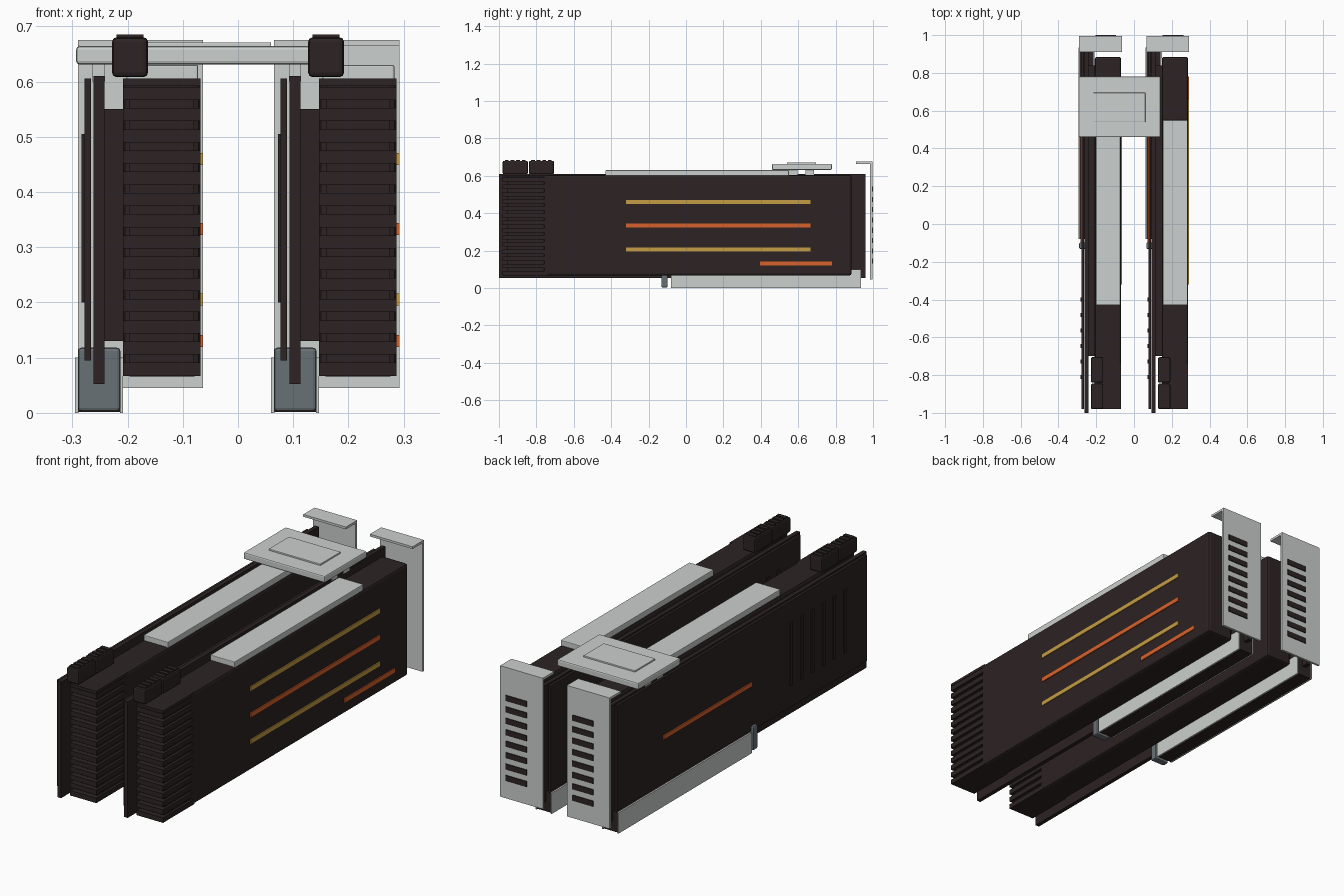
import bpy

if "Cube" in bpy.data.objects:
    bpy.data.objects.remove(bpy.data.objects["Cube"], do_unlink=True)


def make_material(name, rgb):
    mat = bpy.data.materials.new(name)
    mat.use_nodes = True
    color = (*rgb, 1.0)
    mat.diffuse_color = color
    mat.node_tree.nodes["Principled BSDF"].inputs["Base Color"].default_value = color
    return mat


DARK = make_material("dark plastic", (0.026, 0.017, 0.017))
SILVER = make_material("light metal", (0.6, 0.63, 0.61))
STEEL = make_material("blue grey", (0.14, 0.165, 0.18))
GOLD = make_material("gold accent", (0.56, 0.34, 0.06))
ORANGE = make_material("orange accent", (0.68, 0.12, 0.025))


def box(name, x, y, z, mat, bevel=0.0):
    """Box from (low, high) ranges on each axis, with an optional chamfer."""
    mesh = bpy.data.meshes.new(name)
    verts = [(a, b, c) for a in x for b in y for c in z]
    faces = [(0, 1, 3, 2), (4, 6, 7, 5), (0, 4, 5, 1),
             (2, 3, 7, 6), (0, 2, 6, 4), (1, 5, 7, 3)]
    mesh.from_pydata(verts, [], faces)
    mesh.materials.append(mat)
    obj = bpy.data.objects.new(name, mesh)
    bpy.context.collection.objects.link(obj)
    if bevel:
        mod = obj.modifiers.new("Bevel", "BEVEL")
        mod.width = bevel
        mod.segments = 2
    return obj


def expansion_card(prefix, ox):
    def part(name, x, y, z, mat, bevel=0.0):
        return box(prefix + "_" + name, (x[0] + ox, x[1] + ox), y, z, mat, bevel)

    # Circuit board and rear backplate
    part("circuit_board", (-0.262, -0.242), (-1.0, 0.96), (0.052, 0.61), DARK)
    part("backplate", (-0.278, -0.266), (-0.98, 0.92), (0.095, 0.605), DARK)
    part("backplate_stripe", (-0.283, -0.277), (-0.1, 0.57), (0.31, 0.33), ORANGE)
    for i in range(6):
        y = -0.82 + i * 0.082
        part("backplate_rib", (-0.283, -0.277), (y, y + 0.02), (0.2, 0.505), DARK)

    # Cooler shroud with a stack of horizontal fins at the front
    part("shroud", (-0.208, -0.068), (-0.76, 0.885), (0.066, 0.605), DARK, 0.012)
    part("fin_core", (-0.196, -0.08), (-0.955, -0.74), (0.075, 0.6), DARK)
    fins = 14
    pitch = 0.538 / fins
    for i in range(fins):
        z = 0.067 + i * pitch
        part("fin", (-0.208, -0.068), (-0.98, -0.74), (z, z + pitch * 0.62), DARK)
    part("shroud_lid", (-0.208, -0.068), (-0.98, -0.74), (0.592, 0.605), DARK)
    part("cooler_mount", (-0.243, -0.207), (-0.7, 0.84), (0.13, 0.55), DARK)

    # Coloured stripes on the shroud side
    for name, mat, z, y in (("upper_stripe", GOLD, 0.46, (-0.32, 0.665)),
                            ("middle_stripe", ORANGE, 0.333, (-0.32, 0.665)),
                            ("lower_stripe", GOLD, 0.205, (-0.32, 0.665)),
                            ("short_stripe", ORANGE, 0.13, (0.395, 0.78))):
        part(name, (-0.069, -0.063), y, (z - 0.011, z + 0.011), mat)

    # Light plate on the top edge
    part("top_plate", (-0.202, -0.072), (-0.43, 0.55), (0.6, 0.63), SILVER, 0.003)

    # Power sockets with small ridges
    for y in (-0.98, -0.84):
        part("power_socket", (-0.228, -0.163), (y, y + 0.135), (0.608, 0.68), DARK, 0.008)
        for i in range(4):
            r = y + 0.012 + i * 0.03
            part("socket_ridge", (-0.22, -0.171), (r, r + 0.02), (0.675, 0.685), DARK)

    # Mounting bracket with a bent flange and vent slots
    part("bracket", (-0.29, -0.063), (0.985, 0.996), (0.045, 0.675), SILVER)
    part("bracket_flange", (-0.29, -0.063), (0.91, 0.99), (0.664, 0.675), SILVER)
    for i in range(8):
        z = 0.13 + i * 0.055
        part("bracket_vent", (-0.205, -0.094), (0.994, 1.0), (z, z + 0.027), DARK)

    # Reinforced slot below the board
    part("slot_core", (-0.29, -0.213), (-0.08, 0.93), (0.002, 0.098), DARK)
    for x in (-0.295, -0.214):
        part("slot_side", (x, x + 0.006), (-0.08, 0.935), (0.0, 0.1), SILVER)
    part("slot_latch", (-0.29, -0.213), (-0.132, -0.098), (0.003, 0.118), STEEL, 0.006)

    # Bridge feet
    for y in (0.55, 0.64):
        part("bridge_foot", (-0.263, -0.241), (y, y + 0.045), (0.6, 0.64), SILVER)


expansion_card("right_card", 0.0)
expansion_card("left_card", 0.355)

# Bridge joining the two cards
box("bridge", (-0.293, 0.14), (0.46, 0.78), (0.631, 0.664), SILVER, 0.006)
box("bridge_inset", (-0.215, 0.06), (0.54, 0.695), (0.66, 0.671), SILVER, 0.002)
